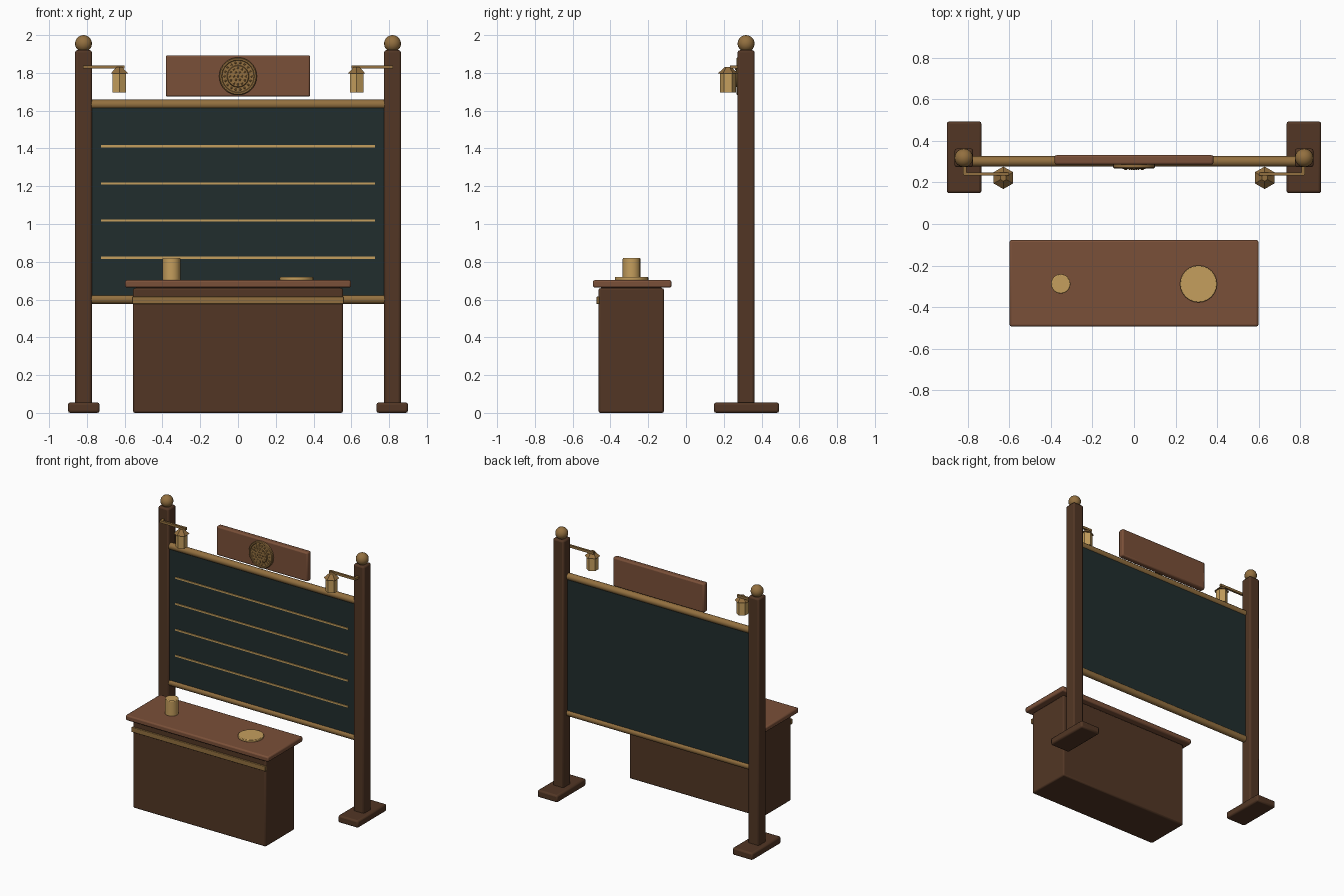
import bpy, bmesh, math
from mathutils import Matrix, Vector

if "Cube" in bpy.data.objects:
    bpy.data.objects.remove(bpy.data.objects["Cube"])


def material(name, rgb):
    m = bpy.data.materials.new(name)
    m.diffuse_color = (*rgb, 1)
    m.use_nodes = True
    m.node_tree.nodes["Principled BSDF"].inputs["Base Color"].default_value = m.diffuse_color
    return m


DARK = material("dark_wood", (0.084, 0.037, 0.018))
WARM = material("warm_wood", (0.195, 0.080, 0.040))
SLATE = material("dark_slate", (0.015, 0.027, 0.027))
BRASS = material("aged_brass", (0.290, 0.160, 0.050))
GOLD = material("bright_brass", (0.560, 0.345, 0.110))


def finish(name, bm, mat, bevel=0, segments=2, angle=35):
    bmesh.ops.recalc_face_normals(bm, faces=bm.faces)
    me = bpy.data.meshes.new(name)
    bm.to_mesh(me)
    bm.free()
    me.materials.append(mat)
    ob = bpy.data.objects.new(name, me)
    bpy.context.collection.objects.link(ob)
    bpy.ops.object.select_all(action='DESELECT')
    ob.select_set(True)
    bpy.context.view_layer.objects.active = ob
    if bevel:
        mod = ob.modifiers.new("Bevel", 'BEVEL')
        mod.width, mod.segments = bevel, segments
        mod.limit_method = 'ANGLE'
    if angle:
        bpy.ops.object.shade_smooth_by_angle(angle=math.radians(angle))
    return ob


def box(name, x, y, z, mat, bevel=0):
    """Box from (min, max) pairs on each axis."""
    bm = bmesh.new()
    centre = Vector([(a + b) / 2 for a, b in (x, y, z)])
    size = [abs(b - a) for a, b in (x, y, z)]
    bmesh.ops.create_cube(bm, size=1, matrix=Matrix.Translation(centre) @ Matrix.Diagonal((*size, 1)))
    return finish(name, bm, mat, bevel)


def cylinder(name, centre, r1, r2, depth, mat, sides=16, axis='Z', bevel=0, angle=35):
    bm = bmesh.new()
    rot = {'Z': Matrix(), 'X': Matrix.Rotation(math.pi / 2, 4, 'Y'),
           'Y': Matrix.Rotation(math.pi / 2, 4, 'X')}[axis]
    bmesh.ops.create_cone(bm, cap_ends=True, segments=sides, radius1=r1, radius2=r2,
                          depth=depth, matrix=Matrix.Translation(centre) @ rot)
    return finish(name, bm, mat, bevel, angle=angle)


# posts, feet, ball finials and lanterns on both sides
for side, s in (("left", -1), ("right", 1)):
    box(side + "_foot", (s * 0.733, s * 0.90), (0.148, 0.493), (0, 0.055), DARK, 0.012)
    box(side + "_post", (s * 0.773, s * 0.863), (0.273, 0.363), (0.03, 1.92), DARK, 0.012)
    bm = bmesh.new()
    bmesh.ops.create_uvsphere(bm, u_segments=16, v_segments=10, radius=0.045,
                              matrix=Matrix.Translation((s * 0.818, 0.318, 1.955)))
    finish(side + "_finial", bm, BRASS)
    box(side + "_lamp_arm", (s * 0.60, s * 0.818), (0.232, 0.248), (1.822, 1.840), BRASS)
    box(side + "_arm_mount", (s * 0.805, s * 0.821), (0.235, 0.275), (1.822, 1.839), BRASS)
    cylinder(side + "_lantern_body", (s * 0.628, 0.222, 1.747), 0.042, 0.042, 0.10, GOLD, 6, angle=0)
    cylinder(side + "_lantern_roof", (s * 0.628, 0.222, 1.814), 0.054, 0.016, 0.036, BRASS, 6, angle=0)

# writing board with rails and ruled lines
box("board", (-0.78, 0.78), (0.287, 0.315), (0.60, 1.635), SLATE)
for name, z in (("lower_rail", 0.602), ("upper_rail", 1.633)):
    cylinder(name, (0, 0.301, z), 0.025, 0.025, 1.56, BRASS, 12, 'X')
for i in range(4):
    z = 0.822 + i * 0.1965
    box(f"ruled_line_{i + 1}", (-0.724, 0.724), (0.281, 0.289), (z - 0.006, z + 0.006), GOLD)

# header sign
box("header_sign", (-0.382, 0.382), (0.285, 0.331), (1.674, 1.893), WARM, 0.01)

# round medallion: backing disc, lathed rim and beaded rosette
cylinder("medallion_disc", (0, 0.279, 1.782), 0.095, 0.095, 0.016, BRASS, 32, 'Y')
bm = bmesh.new()
rim = [(0.100, 0.286), (0.100, 0.272), (0.095, 0.267), (0.087, 0.267), (0.082, 0.273), (0.082, 0.286)]
verts = [bm.verts.new((r, y, 1.782)) for r, y in rim]
edges = [bm.edges.new(p) for p in zip(verts, verts[1:])]
bmesh.ops.spin(bm, geom=verts + edges, cent=(0, 0, 1.782), axis=(0, 1, 0),
               angle=math.tau, steps=32, use_duplicate=False)
bmesh.ops.remove_doubles(bm, verts=bm.verts, dist=0.0005)
finish("medallion_rim", bm, BRASS)
cylinder("medallion_boss", (0, 0.270, 1.782), 0.062, 0.055, 0.012, BRASS, 24, 'Y')
bm = bmesh.new()
for radius, count, y in ((0, 1, 0.265), (0.022, 6, 0.266), (0.043, 12, 0.266), (0.071, 18, 0.273)):
    for i in range(count):
        a = math.tau * i / count
        bmesh.ops.create_icosphere(bm, subdivisions=1, radius=0.007, matrix=Matrix.Translation(
            (radius * math.cos(a), y, 1.782 + radius * math.sin(a))))
finish("medallion_beads", bm, BRASS, angle=0)

# counter
box("counter_body", (-0.556, 0.556), (-0.463, -0.117), (0, 0.66), DARK, 0.01)
box("counter_top", (-0.598, 0.598), (-0.493, -0.077), (0.663, 0.703), WARM, 0.01)
box("counter_top_seat", (-0.54, 0.54), (-0.45, -0.13), (0.65, 0.67), DARK)
box("counter_trim", (-0.56, 0.56), (-0.474, -0.458), (0.577, 0.615), BRASS, 0.003)

# cup and plate on the counter
cylinder("cup", (-0.352, -0.288, 0.760), 0.047, 0.047, 0.12, GOLD, 16, bevel=0.005)
cylinder("plate", (0.31, -0.288, 0.710), 0.089, 0.089, 0.018, GOLD, 24, bevel=0.004)
